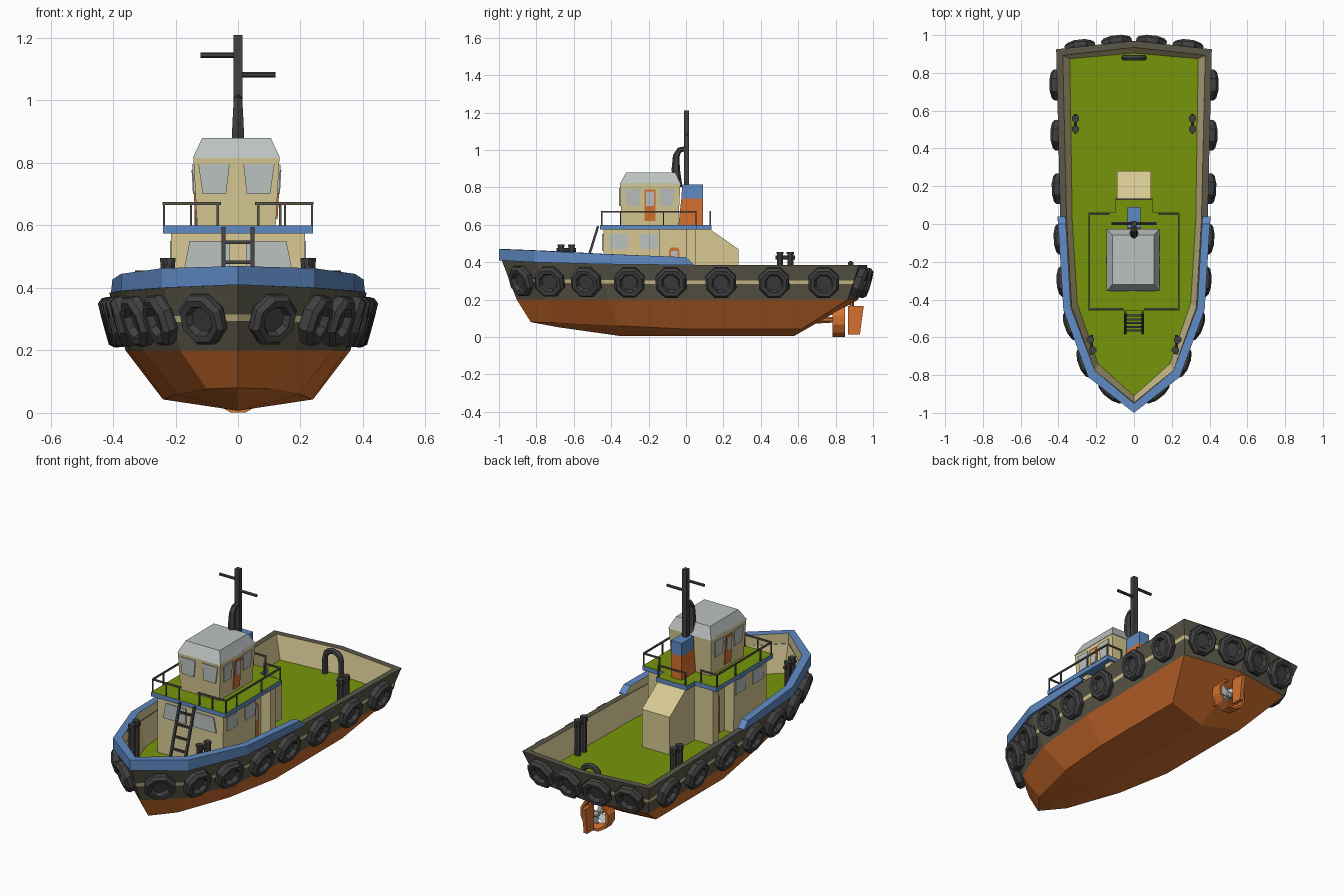
import bpy, bmesh, math
from mathutils import Vector, Matrix

if "Cube" in bpy.data.objects:
    bpy.data.objects.remove(bpy.data.objects["Cube"])


def mat(name, r, g, b):
    m = bpy.data.materials.new(name)
    m.diffuse_color = (r, g, b, 1)
    m.use_nodes = True
    m.node_tree.nodes["Principled BSDF"].inputs["Base Color"].default_value = m.diffuse_color
    return m


OLIVE = mat("dark olive", .105, .098, .068)
ORANGE = mat("rust orange", .66, .165, .028)
GREEN = mat("deck green", .18, .30, .003)
BEIGE = mat("beige", .68, .58, .29)
BLUE = mat("blue", .115, .255, .55)
GREY = mat("light grey", .50, .54, .53)
BLACK = mat("rubber black", .052, .052, .053)


def finish(name, bm, *mats):
    bmesh.ops.remove_doubles(bm, verts=bm.verts, dist=.0005)
    bmesh.ops.dissolve_degenerate(bm, edges=bm.edges, dist=.0004)
    bmesh.ops.recalc_face_normals(bm, faces=bm.faces)
    me = bpy.data.meshes.new(name)
    bm.to_mesh(me)
    bm.free()
    for m in mats:
        me.materials.append(m)
    ob = bpy.data.objects.new(name, me)
    bpy.context.collection.objects.link(ob)
    return ob


def loft(name, rows, idx, mats):
    """Skin half-plan rows of points, mirrored over x = 0."""
    bm = bmesh.new()
    for s in (1, -1):
        g = [[bm.verts.new((s * x, y, z)) for x, y, z in r] for r in rows]
        for a, b, k in zip(g, g[1:], idx):
            for i in range(len(a) - 1):
                bm.faces.new((a[i], a[i + 1], b[i + 1], b[i])).material_index = k
    return finish(name, bm, *mats)


def prism(name, pts, offset, *mats, rule=None):
    """Polygon extruded along an offset vector."""
    bm = bmesh.new()
    f = bm.faces.new([bm.verts.new(p) for p in pts])
    r = bmesh.ops.extrude_face_region(bm, geom=[f])
    bmesh.ops.translate(bm, vec=offset, verts=[v for v in r['geom'] if isinstance(v, bmesh.types.BMVert)])
    if f.is_valid and len(bm.faces) < len(pts) + 2:
        bm.faces.new([bm.verts.new(p) for p in pts])
    bmesh.ops.recalc_face_normals(bm, faces=bm.faces)
    if rule:
        for f in bm.faces:
            f.material_index = rule(f)
    return finish(name, bm, *mats)


def frustum(name, a, b, m):
    """Box between two rectangles (x0, x1, y0, y1, z)."""
    bm = bmesh.new()
    r = [[bm.verts.new(p) for p in ((x0, y0, z), (x1, y0, z), (x1, y1, z), (x0, y1, z))]
         for x0, x1, y0, y1, z in (a, b)]
    bm.faces.new(r[0])
    bm.faces.new(r[1])
    for i in range(4):
        j = (i + 1) % 4
        bm.faces.new((r[0][i], r[0][j], r[1][j], r[1][i]))
    return finish(name, bm, m)


def box(name, x0, x1, y0, y1, z0, z1, m):
    return frustum(name, (x0, x1, y0, y1, z0), (x0, x1, y0, y1, z1), m)


def tube(name, pts, radii, m, n=6):
    """Round bar along a planar path."""
    pts = [Vector(p) for p in pts]
    if not isinstance(radii, (list, tuple)):
        radii = [radii] * len(pts)
    d = (pts[1] - pts[0]).normalized()
    ref = Vector((1, 0, 0)) if abs(d.x) < .5 else Vector((0, 1, 0))
    if max(p.x for p in pts) - min(p.x for p in pts) > .001:
        ref = Vector((0, 1, 0)) if abs(d.y) < .5 else Vector((0, 0, 1))
    bm = bmesh.new()
    rings = []
    for i, p in enumerate(pts):
        t = (pts[min(i + 1, len(pts) - 1)] - pts[max(i - 1, 0)]).normalized()
        v = t.cross(ref).normalized()
        rings.append([bm.verts.new(p + radii[i] * (ref * math.cos(a) + v * math.sin(a)))
                      for a in [math.tau * (k + .5) / n for k in range(n)]])
    for a, b in zip(rings, rings[1:]):
        for k in range(n):
            bm.faces.new((a[k], a[(k + 1) % n], b[(k + 1) % n], b[k]))
    bm.faces.new(rings[0])
    bm.faces.new(rings[-1])
    return finish(name, bm, m)


def ring(name, profile, n, loc, axis, m, closed=True):
    """(radius, height) profile turned around an axis."""
    M = Matrix.Translation(loc) @ Vector(axis).to_track_quat('Z', 'Y').to_matrix().to_4x4()
    bm = bmesh.new()
    g = [[bm.verts.new(M @ Vector((r * math.cos(a), r * math.sin(a), h))) for r, h in profile]
         for a in [math.tau * (k + .5) / n for k in range(n)]]
    for k in range(n):
        a, b = g[k], g[(k + 1) % n]
        for i in range(len(profile) - (not closed)):
            j = (i + 1) % len(profile)
            bm.faces.new((a[i], a[j], b[j], b[i]))
    if not closed:
        bm.faces.new([c[0] for c in g])
        bm.faces.new([c[-1] for c in g])
    return finish(name, bm, m)


# hull: keel, chine, waterline, stripe, top, rim and deck
keel = [(0, -.83, .08), (0, -.68, .052), (0, -.36, .007), (0, 0, .007), (0, .58, .007), (0, .58, .007)]
chine = [(0, -.83, .08), (.10, -.70, .077), (.195, -.36, .06), (.24, 0, .043), (.24, .62, .043), (0, .58, .007)]
water = [(0, -.905, .2), (.185, -.745, .2), (.305, -.42, .2), (.345, 0, .2), (.36, .865, .2), (0, .92, .2)]
top = [(0, -.985, .41), (.235, -.80, .40), (.362, -.45, .39), (.39, .02, .385), (.412, .925, .385), (0, .97, .385)]
rim = [(0, -.945, .41), (.208, -.775, .40), (.33, -.44, .39), (.357, .02, .385), (.377, .893, .385), (0, .935, .385)]
deck = [(0, -.91, .25), (.19, -.74, .25), (.30, -.42, .25), (.327, .02, .25), (.34, .875, .25), (0, .905, .25)]
mix = lambda t: [tuple(Vector(a).lerp(Vector(b), t)) for a, b in zip(water, top)]
loft("hull", [keel, chine, water, mix(.45), mix(.55), top, rim, deck, [(0, y, z) for x, y, z in deck]],
     [0, 0, 1, 2, 1, 1, 2, 3], [ORANGE, OLIVE, BEIGE, GREEN])

# raised blue cap around the bow
cap = [(0, -1, .47), (.243, -.81, .463), (.374, -.455, .445), (.402, 0, .427), (.406, .04, .39)]
capin = [(0, -.95, .47), (.208, -.775, .463), (.335, -.44, .445), (.36, 0, .427), (.362, .04, .39)]
low = lambda r: [(x, y, z) for (x, y, _), z in zip(r, (.41, .40, .39, .385, .385))]
loft("bow_cap", [low(cap), cap, capin, low(capin), low(cap)], [0, 0, 1, 0], [BLUE, BEIGE])

# tyre fenders with a closed dark centre, placed along the hull plan segments
tyre = [(.06, -.024), (.078, -.022), (.088, -.008), (.088, .012), (.074, .028), (.052, .026), (.042, .004)]
for seg, t in ((0, .47), (1, .15), (1, .73), (2, .3), (2, .8), (3, .2), (3, .52), (3, .82), (4, .27), (4, .77)):
    W = Vector(water[seg]).lerp(Vector(water[seg + 1]), t)
    T = Vector(top[seg]).lerp(Vector(top[seg + 1]), t)
    d = Vector(top[seg + 1]) - Vector(top[seg])
    nrm = d.cross(T - W).normalized()
    c = W.lerp(T, .52) + nrm * .02
    for s in (1, -1):
        ring("tyre_fender", tyre, 8, (s * c.x, c.y, c.z), (s * nrm.x, nrm.y, nrm.z), BLACK, False)

# lower cabin, recess, side walls and sloped aft casing
frustum("lower_cabin", (-.21, .21, -.445, -.14, .25), (-.215, .215, -.44, -.14, .576), BEIGE)
box("cabin_core", -.15, .15, -.15, .02, .25, .576, BEIGE)
prism("aft_casing", [(-.09, 0, .25), (-.09, .28, .25), (-.09, .28, .47), (-.09, .13, .576), (-.09, 0, .576)],
      (.18, 0, 0), BEIGE)
half = [(.24, -.46), (.24, .06), (.10, .06), (.10, .135)]
prism("upper_deck", [(x, y, .574) for x, y in half] + [(-x, y, .574) for x, y in half[::-1]], (0, 0, .026),
      BLUE, GREEN, rule=lambda f: int(f.normal.z > .5))

# wheelhouse and roof
frustum("wheelhouse", (-.13, .12, -.345, -.042, .59), (-.143, .133, -.353, -.03, .82), BEIGE)
frustum("wheelhouse_roof", (-.145, .135, -.356, -.026, .815), (-.115, .105, -.32, -.058, .88), GREY)

# windows and doors as thin plates
for s in (1, -1):
    wx = lambda z: s * (.125 + .013 * (z - .59) / .23) - .005
    prism("cabin_front_window", [(s * x, -.442, z) for x, z in ((.025, .55), (.155, .55), (.172, .462), (.025, .462))],
          (0, -.007, 0), GREY)
    prism("wheelhouse_front_window", [(s * x - .005, -.35, z) for x, z in ((.022, .797), (.122, .797), (.108, .70), (.033, .70))],
          (0, -.007, 0), GREY)
    for y0, y1 in ((-.415, -.305), (-.25, -.145)):
        prism("cabin_side_window", [(s * .211, y, z) for y, z in ((y0 + .005, .55), (y1 - .005, .55), (y1 - .005, .47), (y0 + .008, .47))],
              (s * .007, 0, 0), GREY)
    for y0, y1 in ((-.325, -.24), (-.145, -.06)):
        prism("wheelhouse_side_window", [(wx(z), y, z) for y, z in ((y0, .795), (y1, .795), (y1 - .01, .70), (y0 + .01, .70))],
              (s * .005, 0, 0), GREY)
    prism("wheelhouse_door", [(wx(z), y, z) for y, z in ((-.222, .79), (-.163, .79), (-.163, .62), (-.222, .62))],
          (s * .005, 0, 0), ORANGE)
    prism("door_window", [(wx(z), y, z) for y, z in ((-.213, .777), (-.172, .777), (-.172, .70), (-.213, .70))],
          (s * .008, 0, 0), GREY)
    prism("cabin_door", [(s * .15, y, z) for y, z in ((-.09, .26), (-.035, .26), (-.035, .465), (-.045, .48), (-.08, .48), (-.09, .465))],
          (s * .006, 0, 0), ORANGE)
    prism("cabin_door_window", [(s * .155, y, z) for y, z in ((-.08, .385), (-.045, .385), (-.045, .46), (-.08, .46))],
          (s * .004, 0, 0), GREY)
    box("side_wall", s * .08, s * .21, .0, .05, .25, .576, BEIGE)

# funnel, exhaust and mast
frustum("funnel_base", (-.035, .035, -.04, .09, .6), (-.035, .035, -.025, .09, .74), ORANGE)
frustum("funnel_top", (-.035, .035, -.025, .09, .74), (-.035, .035, -.02, .09, .815), BLUE)
tube("exhaust_pipe", [(0, -.045, .8), (0, -.055, .9), (0, -.052, .97), (0, -.035, 1.0), (0, .0, 1.008)],
     [.026, .022, .018, .015, .013], BLACK)
box("mast", -.014, .014, -.012, .016, .8, 1.21, BLACK)
tube("mast_arm_left", [(-.12, .003, 1.145), (0, .003, 1.145)], .009, BLACK)
tube("mast_arm_right", [(0, .003, 1.082), (.12, .003, 1.082)], .009, BLACK)

# railings
for s in (1, -1):
    for a, b in (((.055, -.45), (.237, -.45)), ((.237, -.45), (.237, .053)), ((.237, .053), (.13, .053)), ((.09, .13), (0, .13))):
        tube("rail", [(s * a[0], a[1], .67), (s * b[0], b[1], .67)], .006, OLIVE, 4)
    for x, y in ((.065, -.45), (.15, -.45), (.237, -.45), (.237, -.35), (.237, -.12), (.237, .053), (.135, .053), (.088, .13)):
        tube("rail_post", [(s * x, y, .595), (s * x, y, .67)], .005, OLIVE, 4)

# ladder to the upper deck
L = lambda t: (-.575 + .105 * t, .255 + .338 * t)
for s in (1, -1):
    tube("ladder_side", [(s * .047, *L(0)), (s * .047, *L(1))], .009, BLACK, 4)
for k in range(5):
    tube("ladder_rung", [(-.047, *L(.1 + .19 * k)), (.047, *L(.1 + .19 * k))], .008, BLACK, 4)

# mooring bollards and the towing hoop
for s in (1, -1):
    for bx, by, h, sl in ((.31, .53, .455, 0), (.225, -.64, .495, .01)):
        for e in (-1, 1):
            x, y = s * (bx - e * sl * -.6), by + e * .028
            tube("bollard", [(x, y, .25), (x, y, h)], .018, BLACK, 8)
            tube("bollard_head", [(x, y, h - .012), (x, y, h)], .021, BLACK, 8)
        tube("bollard_bar", [(s * bx, by - .052, h - .03), (s * bx, by + .052, h - .03)], .01, BLACK)
tube("towing_hoop", [(-.052, .88, .25), (-.052, .88, .34)] +
     [(-.052 * math.cos(a), .88, .345 + .046 * math.sin(a)) for a in [math.pi * k / 6 for k in range(1, 6)]] +
     [(.052, .88, .34), (.052, .88, .25)], .017, BLACK)

# propeller shaft, nozzle, propeller and rudder
tube("propeller_shaft", [(0, .56, .09), (0, .66, .092), (0, .81, .092)], [.04, .024, .014], ORANGE, 8)
ring("propeller_nozzle", [(.092, -.033), (.092, .033), (.078, .033), (.07, -.033)], 12, (0, .817, .09), (0, 1, 0), ORANGE)
tube("propeller_hub", [(0, .79, .09), (0, .835, .09), (0, .85, .09)], [.018, .018, .006], GREY, 8)
for k in range(4):
    a = math.tau * k / 4 + .4
    u, v = Vector((math.cos(a), 0, math.sin(a))), Vector((-math.sin(a), 0, math.cos(a)))
    c = Vector((0, .817, .09))
    w = v * .02 + Vector((0, .014, 0))
    prism("propeller_blade", [c + u * .01 - w * .5, c + u * .066 - w, c + u * .066 + w, c + u * .01 + w * .5],
          (0, .004, 0), GREY)
box("nozzle_bracket", -.02, .02, .79, .84, .172, .21, ORANGE)
prism("rudder", [(-.011, .865, .015), (-.011, .93, .015), (-.011, .95, .165), (-.011, .865, .165)], (.022, 0, 0), ORANGE)
tube("rudder_stock", [(0, .885, .16), (0, .885, .25)], .012, ORANGE)
